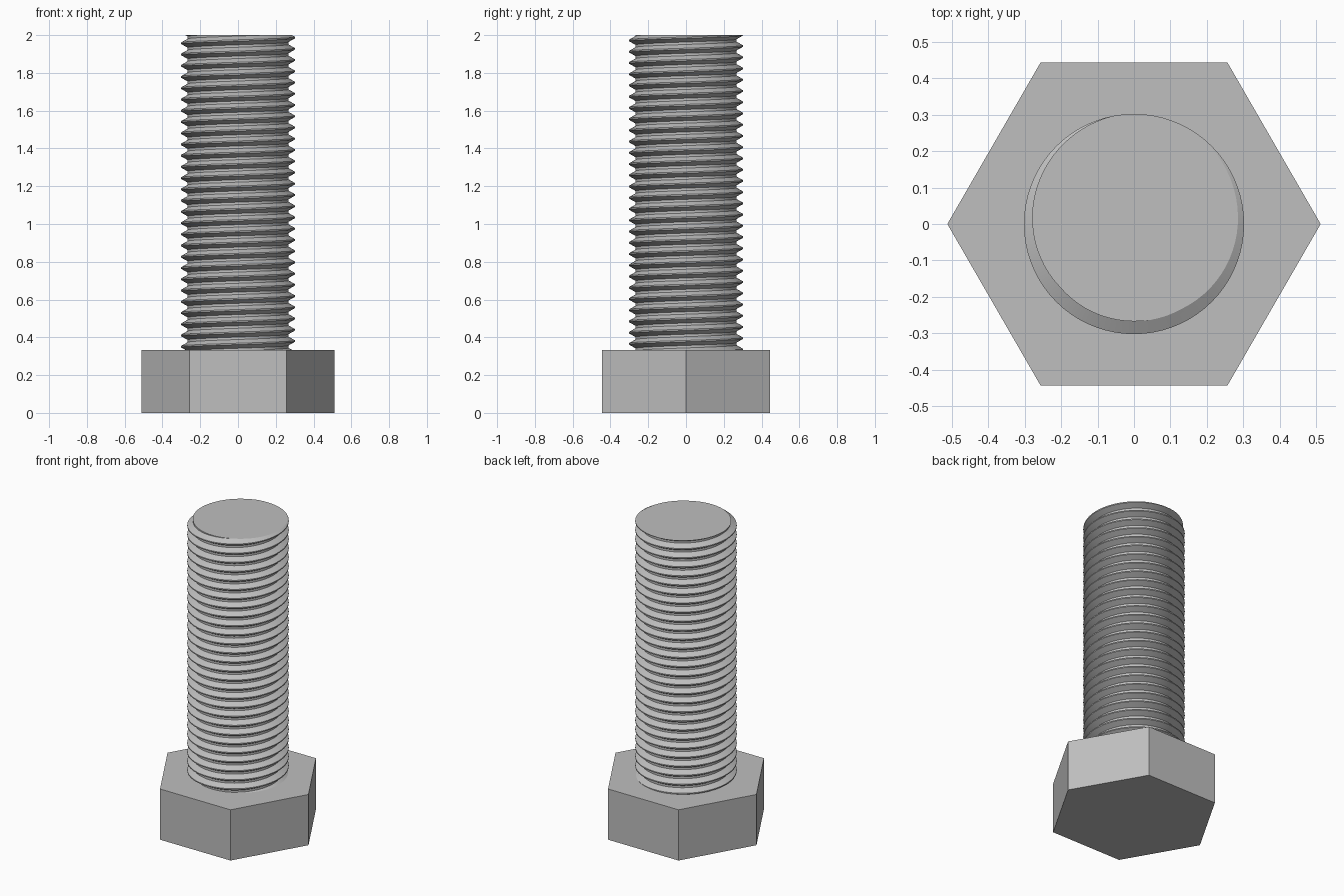
import bpy, bmesh, math

if "Cube" in bpy.data.objects:
    bpy.data.objects.remove(bpy.data.objects["Cube"])

HEAD_H, TOP = 0.333, 2.0
CORNER_R = 0.512                 # hex corner radius
CREST_R, ROOT_R = 0.302, 0.267
PITCH, SEG = 0.0595, 72
CREST_ANGLE = math.radians(80)   # where the crest meets the top cut

steel = bpy.data.materials.new("steel_grey")
steel.diffuse_color = (0.52, 0.52, 0.52, 1)
steel.use_nodes = True
steel.node_tree.nodes["Principled BSDF"].inputs["Base Color"].default_value = steel.diffuse_color


def make_object(name, bm):
    bmesh.ops.recalc_face_normals(bm, faces=bm.faces)
    mesh = bpy.data.meshes.new(name)
    bm.to_mesh(mesh)
    bm.free()
    mesh.materials.append(steel)
    ob = bpy.data.objects.new(name, mesh)
    bpy.context.collection.objects.link(ob)
    return ob


# Hexagonal head, corners on the x axis
bm = bmesh.new()
ring = [bm.verts.new((CORNER_R * math.cos(i * math.pi / 3),
                      CORNER_R * math.sin(i * math.pi / 3), 0)) for i in range(6)]
base = bm.faces.new(ring)
top = bmesh.ops.extrude_face_region(bm, geom=[base])["geom"]
bmesh.ops.translate(bm, vec=(0, 0, HEAD_H),
                    verts=[v for v in top if isinstance(v, bmesh.types.BMVert)])
make_object("hex_head", bm)

# Threaded shank: trapezoid thread profile swept along a right-handed helix
profile = [(ROOT_R, -0.39), (CREST_R, -0.06), (CREST_R, 0.06), (ROOT_R, 0.39)]
turns = math.ceil((TOP - HEAD_H) / PITCH) + 4
bm = bmesh.new()
rows = []
for i in range(turns * SEG + 1):
    a = 2 * math.pi * i / SEG
    z = TOP + PITCH * (i / SEG - turns + 2)
    rows.append([bm.verts.new((r * math.cos(a + CREST_ANGLE),
                               r * math.sin(a + CREST_ANGLE), z + h * PITCH))
                 for r, h in profile])
for i in range(len(rows) - 1):
    lo, hi = rows[i], rows[i + 1]
    for k in range(3):
        bm.faces.new((lo[k], hi[k], hi[k + 1], lo[k + 1]))
    if i + SEG + 1 < len(rows):      # flat root between neighbouring turns
        bm.faces.new((lo[3], hi[3], rows[i + SEG + 1][0], rows[i + SEG][0]))

# Cut the shank flat at both ends and cap it
for z, n in ((TOP, 1), (HEAD_H - 0.002, -1)):
    cut = bmesh.ops.bisect_plane(bm, geom=bm.verts[:] + bm.edges[:] + bm.faces[:],
                                 plane_co=(0, 0, z), plane_no=(0, 0, n),
                                 clear_outer=True)["geom_cut"]
    edges = [e for e in cut if isinstance(e, bmesh.types.BMEdge)]
    bmesh.ops.holes_fill(bm, edges=edges, sides=0)
shank = make_object("threaded_shank", bm)
bpy.context.view_layer.objects.active = shank
shank.select_set(True)
bpy.ops.object.shade_smooth_by_angle(angle=math.radians(25))
